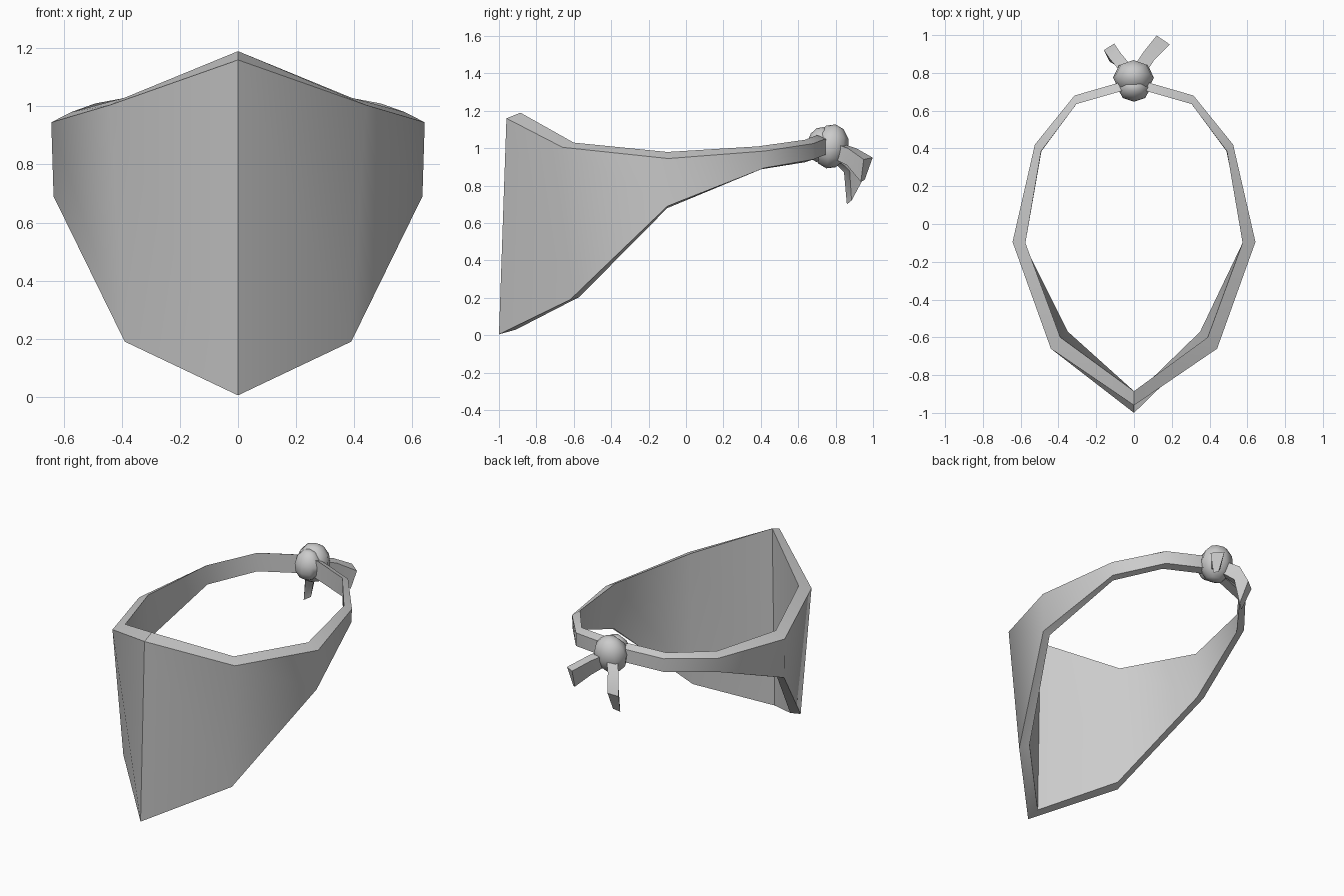
import bpy, bmesh, math
from mathutils import Vector, Matrix

if "Cube" in bpy.data.objects:
    bpy.data.objects.remove(bpy.data.objects["Cube"])

cloth = bpy.data.materials.new("grey_cloth")
cloth.diffuse_color = (0.6, 0.6, 0.6, 1)
cloth.use_nodes = True
cloth.node_tree.nodes["Principled BSDF"].inputs["Base Color"].default_value = cloth.diffuse_color


def finish(name, bm, angle):
    bmesh.ops.recalc_face_normals(bm, faces=bm.faces)
    me = bpy.data.meshes.new(name)
    bm.to_mesh(me)
    bm.free()
    ob = bpy.data.objects.new(name, me)
    bpy.context.collection.objects.link(ob)
    me.materials.append(cloth)
    bpy.ops.object.select_all(action='DESELECT')
    ob.select_set(True)
    bpy.context.view_layer.objects.active = ob
    bpy.ops.object.shade_smooth_by_angle(angle=math.radians(angle))
    return ob


def loft(name, rings, closed=False, angle=50):
    """Bridge matching cross-sections into one solid."""
    bm = bmesh.new()
    vs = [[bm.verts.new(p) for p in r] for r in rings]
    n = len(rings[0])
    for k in range(len(vs) if closed else len(vs) - 1):
        a, b = vs[k], vs[(k + 1) % len(vs)]
        for i in range(n):
            j = (i + 1) % n
            bm.faces.new((a[i], a[j], b[j], b[i]))
    if not closed:
        bm.faces.new(vs[0])
        bm.faces.new(vs[-1])
    return finish(name, bm, angle)


# Bandana: outer top, outer bottom, inner bottom, inner top at each fold
half = [
    [(0, -.96, 1.16), (0, -1.0, .005), (0, -.91, .03), (0, -.885, 1.19)],
    [(.44, -.66, 1.005), (.39, -.62, .19), (.35, -.57, .205), (.39, -.60, 1.03)],
    [(.643, -.095, .945), (.635, -.10, .69), (.585, -.10, .68), (.575, -.10, .98)],
    [(.525, .42, .985), (.52, .42, .895), (.49, .385, .885), (.492, .385, 1.01)],
    [(.315, .68, 1.025), (.315, .68, .94), (.305, .635, .925), (.305, .635, 1.045)],
    [(.09, .745, 1.05), (.09, .745, .965), (.08, .70, .95), (.08, .70, 1.07)],
]
back = [[(0, .775, 1.045), (0, .775, .965), (0, .725, .955), (0, .725, 1.06)]]
mirrored = [[(-x, y, z) for x, y, z in r] for r in half[:0:-1]]
loft("bandana", half + back + mirrored, closed=True)

# Knot: faceted ball with a fold over its inner side
for name, loc, size in (("knot", (-.003, .775, 1.01), (.108, .095, .12)),
                        ("knot_fold", (0, .715, 1.02), (.085, .068, .095))):
    bm = bmesh.new()
    bmesh.ops.create_uvsphere(bm, u_segments=8, v_segments=6, radius=1)
    bm.transform(Matrix.Translation(loc) @ Matrix.Rotation(math.radians(-12), 4, 'X')
                 @ Matrix.Diagonal(Vector((*size, 1))))
    finish(name, bm, 50)

# Loose ends hanging from the knot
loft("tail_right", [
    [(-.01, .82, 1.03), (.05, .78, 1.03), (.045, .78, .95), (-.005, .80, .95)],
    [(.05, .91, 1.0), (.105, .865, 1.0), (.095, .86, .91), (.06, .885, .90)],
    [(.12, .998, .95), (.19, .95, .94), (.155, .935, .82), (.13, .955, .83)]])
loft("tail_left", [
    [(-.05, .78, 1.02), (.0, .82, 1.02), (.0, .81, .94), (-.04, .78, .94)],
    [(-.125, .87, .95), (-.075, .91, .96), (-.06, .875, .88), (-.105, .845, .87)],
    [(-.16, .92, .83), (-.105, .955, .85), (-.095, .885, .72), (-.13, .86, .70)]])
